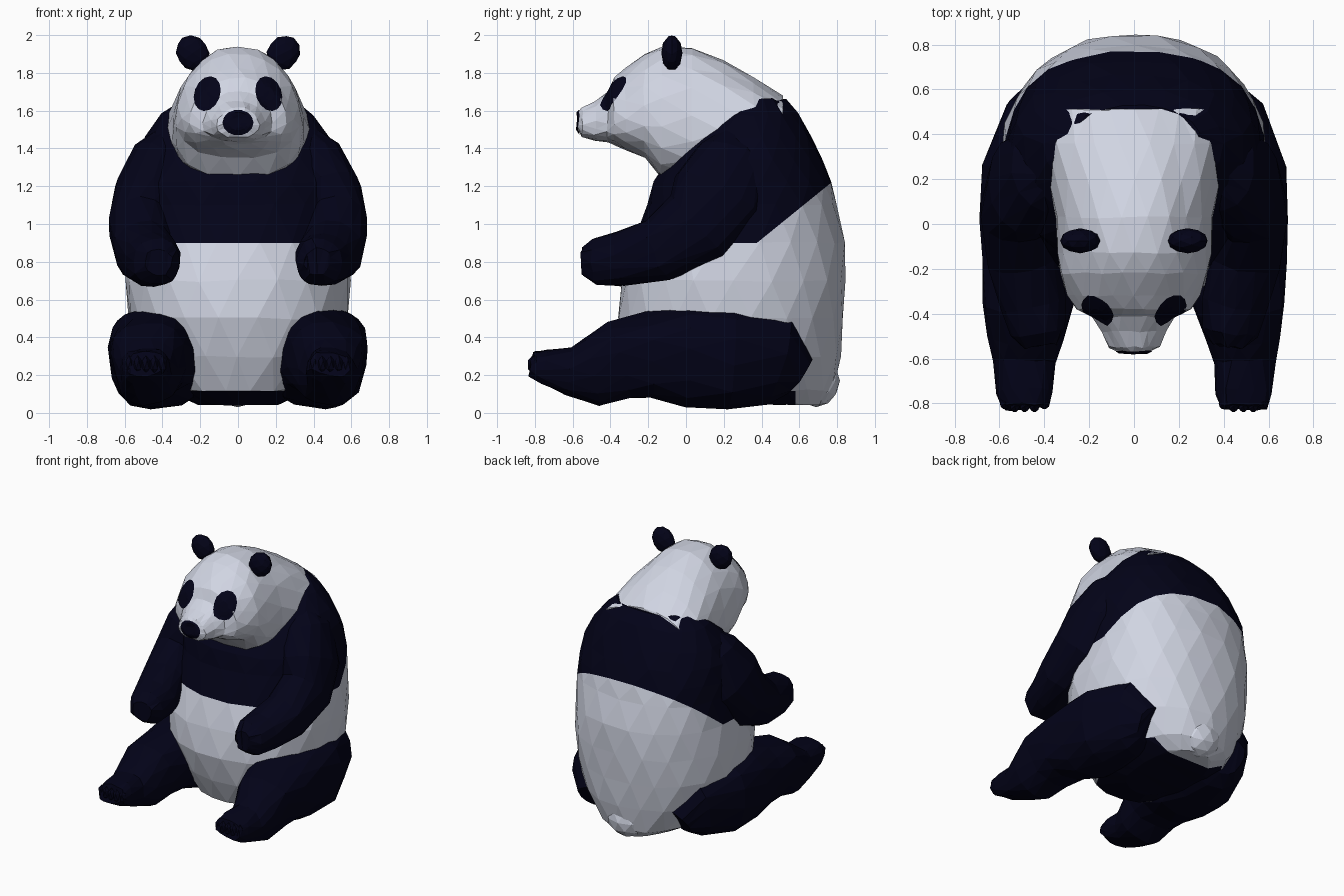
import bpy, bmesh, math, random
from mathutils import Vector, Matrix
from mathutils.bvhtree import BVHTree

if "Cube" in bpy.data.objects:
    bpy.data.objects.remove(bpy.data.objects["Cube"])

random.seed(4)
X, Y, Z = Vector((1, 0, 0)), Vector((0, 1, 0)), Vector((0, 0, 1))


def material(name, rgb):
    m = bpy.data.materials.new(name)
    m.diffuse_color = (*rgb, 1)
    m.use_nodes = True
    m.node_tree.nodes["Principled BSDF"].inputs["Base Color"].default_value = m.diffuse_color
    return m


WHITE = material("pale fur", (0.63, 0.66, 0.76))
DARK = material("dark fur", (0.0008, 0.0008, 0.009))


def finish(name, bm, mats):
    bmesh.ops.recalc_face_normals(bm, faces=bm.faces)
    mesh = bpy.data.meshes.new(name)
    bm.to_mesh(mesh)
    for m in mats:
        mesh.materials.append(m)
    ob = bpy.data.objects.new(name, mesh)
    bpy.context.collection.objects.link(ob)
    return ob


def loft(rings, n=16, power=2.0, taper=0.0, jitter=0.007):
    """Skin rings of (centre, right, up); taper narrows the upper side."""
    bm = bmesh.new()
    loops = []
    for i, (c, r, u) in enumerate(rings):
        loop = []
        for k in range(n):
            a = 2 * math.pi * (k + 0.5 * (i % 2)) / n
            ca, sa = math.cos(a), math.sin(a)
            ca = math.copysign(abs(ca) ** (2 / power), ca)
            sa = math.copysign(abs(sa) ** (2 / power), sa)
            j = Vector([random.uniform(-jitter, jitter) for _ in range(3)])
            loop.append(bm.verts.new(c + r * ca * (1 - taper * sa) + u * sa + j))
        loops.append(loop)
    for i, (a, b) in enumerate(zip(loops, loops[1:])):
        for k in range(n):
            k2 = (k + 1) % n
            if i % 2 == 0:      # staggered triangles
                bm.faces.new((a[k], a[k2], b[k]))
                bm.faces.new((a[k2], b[k2], b[k]))
            else:
                bm.faces.new((a[k], a[k2], b[k2]))
                bm.faces.new((a[k], b[k2], b[k]))
    for loop in (loops[0], loops[-1]):
        bmesh.ops.triangulate(bm, faces=[bm.faces.new(loop)])
    return bm


def limb(points, side, power, roll=0.0, n=14):
    """Loft along a path of (x, y, z, half width, half height); roll lifts the outer side."""
    ps = [Vector((side * p[0], p[1], p[2])) for p in points]
    rings = []
    for i, p in enumerate(points):
        t = (ps[min(i + 1, len(ps) - 1)] - ps[max(i - 1, 0)]).normalized()
        r = (X - t * X.dot(t)).normalized()
        r = Matrix.Rotation(side * roll, 3, t) @ r
        rings.append((ps[i], r * p[3], t.cross(r) * p[4]))
    return loft(rings, n, power)


def blob(name, loc, scale, rot, mat, sub=2):
    bm = bmesh.new()
    bmesh.ops.create_icosphere(bm, subdivisions=sub, radius=1)
    bm.transform(Matrix.Translation(loc) @ Matrix.Rotation(rot, 4, 'Y')
                 @ Matrix.Diagonal((*scale, 1)))
    return finish(name, bm, [mat])


# Torso: (z, front y, back y, half width)
torso = [(0.045, 0.02, 0.72, 0.22), (0.12, -0.22, 0.78, 0.38), (0.30, -0.31, 0.815, 0.52),
         (0.50, -0.36, 0.835, 0.58), (0.70, -0.345, 0.845, 0.60), (0.90, -0.28, 0.845, 0.585),
         (1.10, -0.21, 0.805, 0.575), (1.22, -0.175, 0.775, 0.57), (1.34, -0.09, 0.73, 0.545),
         (1.46, 0.0, 0.67, 0.49), (1.58, 0.11, 0.60, 0.40), (1.66, 0.22, 0.53, 0.29)]
bm = loft([(Vector((0, (f + b) / 2, z)), X * w, Y * (b - f) / 2) for z, f, b, w in torso],
          20, 2.2)
# cut the fur borders: chest line, rising back line, underside
back_n = Vector((0, -0.30, 0.37)).normalized()
back_p = Vector((0, 0.40, 0.92))
for co, no in ((Vector((0, 0, 0.90)), Z), (back_p, back_n), (Vector((0, 0, 0.115)), Z),
               (Vector((0, 0.58, 0)), Y)):
    bmesh.ops.bisect_plane(bm, geom=bm.verts[:] + bm.edges[:] + bm.faces[:],
                           plane_co=co, plane_no=no)
for f in bm.faces:
    c = f.calc_center_median()
    chest = c.z > 0.90 and (c - back_p).dot(back_n) > 0
    under = c.z < 0.115 and c.y < 0.58
    f.material_index = int(chest or under)
finish("torso", bm, [WHITE, DARK])

# Head and neck: (y, top z, bottom z, half width)
head = [(-0.57, 1.59, 1.50, 0.06), (-0.55, 1.615, 1.46, 0.11), (-0.48, 1.655, 1.44, 0.14),
        (-0.415, 1.70, 1.43, 0.18), (-0.38, 1.775, 1.42, 0.25), (-0.32, 1.825, 1.39, 0.285),
        (-0.22, 1.90, 1.35, 0.32), (-0.13, 1.94, 1.245, 0.335), (0.03, 1.935, 1.22, 0.345),
        (0.20, 1.865, 1.25, 0.37), (0.36, 1.775, 1.30, 0.39), (0.51, 1.675, 1.40, 0.35)]
bm = loft([(Vector((0, y, (t + b) / 2)), X * w, Z * (t - b) / 2) for y, t, b, w in head],
          18, 2.3, 0.2, 0.005)
tree = BVHTree.FromBMesh(bm)
finish("head", bm, [WHITE])


def patch(name, cx, cz, rx, rz, tilt):
    """Thin dark plate laid on the face, projected from the front."""
    bm = bmesh.new()
    n, steps = 14, 5

    def hit(s, a):
        u, v = s * rx * math.cos(a), s * rz * math.sin(a)
        x = cx + u * math.cos(tilt) + v * math.sin(tilt)
        z = cz - u * math.sin(tilt) + v * math.cos(tilt)
        p, no, _, _ = tree.ray_cast(Vector((x, -2, z)), Y)
        return bm.verts.new(p + Vector((0, -0.008, 0)) if p else Vector((x, -0.3, z)))

    mid = hit(0, 0)
    last = None
    for s in range(1, steps + 1):
        ring = [hit(s / steps, 2 * math.pi * k / n) for k in range(n)]
        for k in range(n):
            k2 = (k + 1) % n
            if last:
                bm.faces.new((last[k], ring[k], ring[k2], last[k2]))
            else:
                bm.faces.new((mid, ring[k], ring[k2]))
        last = ring
    ob = finish(name, bm, [DARK])
    if sum(p.normal.y for p in ob.data.polygons) > 0:
        ob.data.flip_normals()


patch("nose", 0, 1.537, 0.082, 0.068, 0)

arm = [(0.33, 0.27, 1.45, 0.10, 0.12), (0.395, 0.25, 1.34, 0.165, 0.20),
       (0.485, 0.17, 1.15, 0.175, 0.25), (0.52, 0.06, 0.98, 0.165, 0.22),
       (0.50, -0.15, 0.86, 0.16, 0.17), (0.45, -0.35, 0.81, 0.15, 0.145),
       (0.43, -0.48, 0.80, 0.125, 0.125), (0.42, -0.545, 0.80, 0.07, 0.07)]
leg = [(0.32, 0.59, 0.20, 0.14, 0.12), (0.355, 0.47, 0.29, 0.22, 0.25),
       (0.42, 0.22, 0.295, 0.265, 0.275), (0.43, 0.0, 0.30, 0.255, 0.27),
       (0.45, -0.20, 0.305, 0.23, 0.22), (0.47, -0.36, 0.28, 0.20, 0.21),
       (0.485, -0.50, 0.215, 0.165, 0.18), (0.49, -0.62, 0.22, 0.135, 0.125),
       (0.49, -0.75, 0.245, 0.125, 0.09), (0.49, -0.815, 0.257, 0.105, 0.065)]

# Paired parts
for s, tag in ((-1, "left"), (1, "right")):
    finish(tag + "_arm", limb(arm, s, 2.2), [DARK])
    finish(tag + "_leg", limb(leg, s, 2.6, -0.16), [DARK])
    for k in range(5):
        blob(f"{tag}_toe_{k + 1}",
             Vector((s * (0.40 + 0.044 * k), -0.80 - 0.012 * (k in (1, 2, 3)), 0.255)),
             (0.025, 0.03, 0.05), 0, DARK, 1)
    blob(tag + "_ear", Vector((s * 0.24, -0.075, 1.905)), (0.086, 0.056, 0.098),
         s * 0.6, DARK)
    patch(tag + "_eye_patch", s * 0.163, 1.69, 0.068, 0.095, -s * 0.35)

# Tail
blob("tail", Vector((0, 0.69, 0.17)), (0.16, 0.125, 0.14), 0, WHITE)
